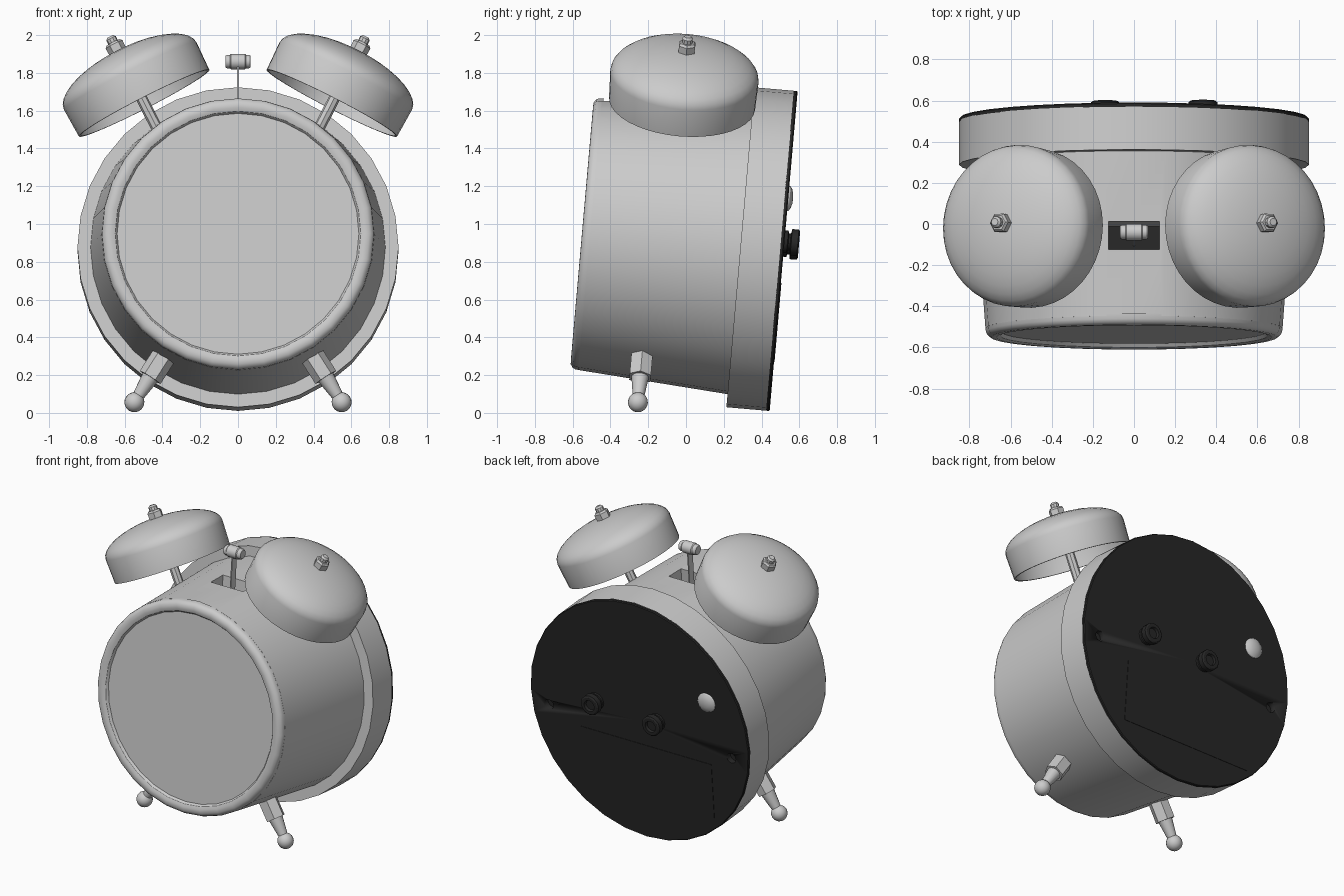
import bpy, bmesh
from math import sin, cos, pi, radians
from mathutils import Matrix, Vector

if "Cube" in bpy.data.objects:
    bpy.data.objects.remove(bpy.data.objects["Cube"])

# Frame of the tilted clock: local y is the body axis (front to back)
TILT = Matrix.Translation((0, 0, 0.902)) @ Matrix.Rotation(radians(-5), 4, 'X')
AXIS = Matrix.Rotation(radians(-90), 4, 'X')   # turns lathe axis z into body y


def material(name, v):
    m = bpy.data.materials.new(name)
    m.diffuse_color = (v, v, v, 1)
    m.use_nodes = True
    m.node_tree.nodes["Principled BSDF"].inputs["Base Color"].default_value = m.diffuse_color
    return m


BLACK = material("black_plastic", 0.02)
WHITE = material("bright_metal", 0.75)


def finish(name, bm, mat, local):
    bmesh.ops.recalc_face_normals(bm, faces=bm.faces)
    me = bpy.data.meshes.new(name)
    bm.to_mesh(me)
    bm.free()
    me.transform(TILT @ local)
    ob = bpy.data.objects.new(name, me)
    bpy.context.collection.objects.link(ob)
    if mat:
        me.materials.append(mat)
    bpy.ops.object.select_all(action='DESELECT')
    ob.select_set(True)
    bpy.context.view_layer.objects.active = ob
    bpy.ops.object.shade_smooth_by_angle(angle=radians(32))
    return ob


def lathe(name, profile, n, local, mat=None, closed=False, flat_top=False):
    """Spin (radius, height) points round local z."""
    bm = bmesh.new()
    vs = [bm.verts.new((r, 0, h)) for r, h in profile]
    es = [bm.edges.new(p) for p in zip(vs, vs[1:])]
    if closed:
        es.append(bm.edges.new((vs[-1], vs[0])))
    bmesh.ops.spin(bm, geom=vs + es, cent=(0, 0, 0), axis=(0, 0, 1),
                   angle=2 * pi, steps=n)
    bmesh.ops.remove_doubles(bm, verts=bm.verts, dist=1e-4)
    if flat_top:
        for v in bm.verts:
            if abs(v.co.x) < 1e-3 and v.co.y < 0:
                v.co.y *= cos(2 * pi / n)
    return finish(name, bm, mat, local)


def box(name, size, centre, mat=None):
    bm = bmesh.new()
    bmesh.ops.create_cube(bm, size=1)
    bmesh.ops.scale(bm, vec=size, verts=bm.verts)
    return finish(name, bm, mat, Matrix.Translation(centre))


def cut(target, cutter):
    mod = target.modifiers.new("cut", 'BOOLEAN')
    mod.object = cutter
    mod.solver = 'EXACT'
    bpy.context.view_layer.objects.active = target
    bpy.ops.object.modifier_apply(modifier=mod.name)
    bpy.data.objects.remove(cutter)


def arc(r, h, a0, a1, steps, cz=0.0):
    return [(r * cos(a0 + (a1 - a0) * i / steps), cz + h * sin(a0 + (a1 - a0) * i / steps))
            for i in range(steps + 1)]


# Flared case with a flat strip and hammer slot on top
case = lathe("case", [(0, -0.51), (0.722, -0.51), (0.781, 0.295), (0, 0.295)],
             32, AXIS, flat_top=True)
cut(case, box("slot_cutter", (0.25, 0.135, 0.5), (0, -0.12, 0.7)))
box("slot_floor", (0.25, 0.135, 0.01), (0, -0.12, 0.456), BLACK)

# Front bezel and dial
lathe("bezel", [(0.64, -0.5), (0.64, -0.53), (0.65, -0.545), (0.67, -0.553), (0.695, -0.552),
                (0.713, -0.54), (0.72, -0.525), (0.722, -0.5)], 32, AXIS, closed=True)
lathe("dial", [(0, -0.528), (0.65, -0.528), (0.65, -0.505), (0, -0.505)], 32, AXIS)

# Rear rim and black back plate with two screw holes
lathe("rear_rim", [(0.76, 0.289), (0.85, 0.289), (0.85, 0.5), (0.76, 0.5)], 32, AXIS, closed=True)
plate = lathe("back_plate", [(0, 0.46), (0.8, 0.46), (0.8, 0.498), (0.85, 0.498),
                             (0.85, 0.513), (0.845, 0.519), (0, 0.519)], 32, AXIS, BLACK)
for x in (-0.71, 0.71):
    cut(plate, lathe("hole_cutter", [(0, 0.48), (0.035, 0.48), (0.035, 0.6), (0, 0.6)],
                     12, Matrix.Translation((x, 0, -0.08)) @ AXIS, BLACK))
box("battery_door", (1.02, 0.008, 0.42), (-0.04, 0.518, -0.38), BLACK)

# Setting knobs and bright button on the back
for x, z in ((0.335, 0.05), (-0.14, 0.03)):
    lathe("setting_knob", [(0, 0.51), (0.06, 0.51), (0.06, 0.535), (0.045, 0.54), (0.045, 0.55),
                           (0.07, 0.555), (0.07, 0.59), (0.06, 0.597), (0.04, 0.597),
                           (0.035, 0.58), (0, 0.58)], 12,
          Matrix.Translation((x, 0, z)) @ AXIS, BLACK)
lathe("alarm_button", [(0, 0.5)] + arc(0.07, 0.03, 0, pi / 2, 4, 0.515), 16,
      Matrix.Translation((-0.54, 0, 0.28)) @ AXIS, WHITE)

# Hammer
box("hammer_stem", (0.008, 0.05, 0.48), (0, -0.123, 0.7))
lathe("hammer_head", [(0, -0.067), (0.03, -0.067), (0.036, -0.058), (0.036, -0.042), (0.041, -0.036),
                      (0.041, 0.036), (0.036, 0.042), (0.036, 0.058), (0.03, 0.067), (0, 0.067)],
      16, Matrix.Translation((0, -0.123, 0.951)) @ Matrix.Rotation(pi / 2, 4, 'Y'))

for s in (-1, 1):
    # Bell on its post, with nut and bolt end
    at = Matrix.Translation((s * 0.497, -0.085, 0.733)) @ Matrix.Rotation(s * radians(27), 4, 'Y')
    outer = [(0.388, 0)] + arc(0.394, 0.15, 0, pi / 2, 9, 0.162)
    inner = [(0.376, 0)] + arc(0.38, 0.138, 0, pi / 2, 9, 0.162)
    lathe("bell", outer[::-1] + inner, 40, at)
    lathe("bell_post", [(0, -0.26), (0.03, -0.26), (0.03, 0.305), (0, 0.305)], 8, at)
    lathe("bell_nut", [(0, 0.3), (0.048, 0.3), (0.05, 0.35), (0.04, 0.362), (0, 0.362)], 6, at)
    lathe("bell_bolt_end", [(0, 0.35), (0.028, 0.35), (0.028, 0.385), (0.018, 0.397), (0, 0.397)],
          10, at)
    # Foot: hexagonal block, tapered neck and ball
    leg = Matrix.Translation((0, -0.18, 0)) @ Matrix.Rotation(s * radians(147.6), 4, 'Y')
    lathe("foot_block", [(0, 0.68), (0.065, 0.68), (0.065, 0.868), (0, 0.868)], 6, leg)
    lathe("foot_neck", [(0, 0.86), (0.047, 0.86), (0.03, 0.99), (0, 0.99)], 16, leg)
    lathe("foot_ball", arc(0.053, 0.053, -pi / 2, pi / 2, 10, 1.024), 16, leg)
